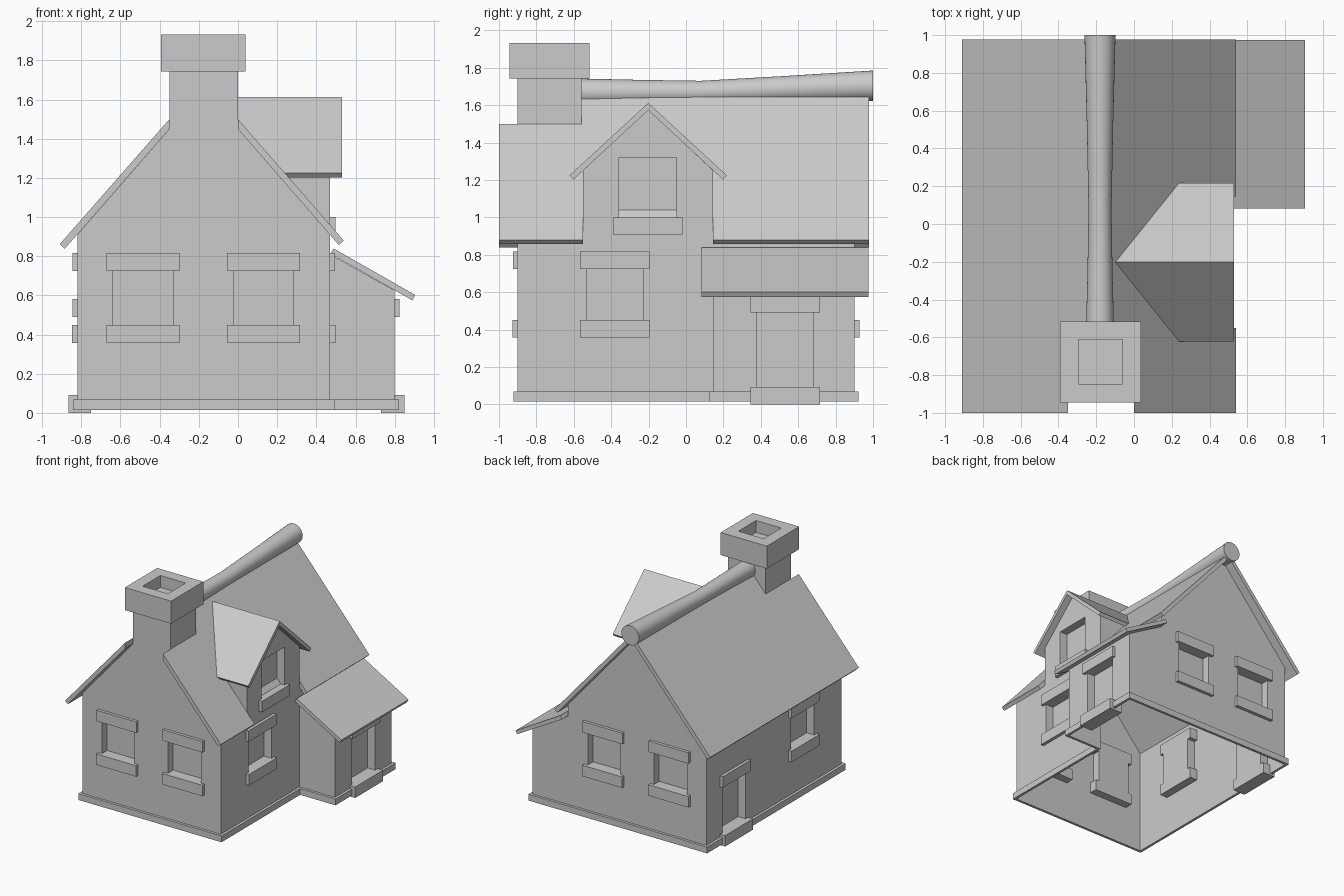
import bpy, bmesh, math

if "Cube" in bpy.data.objects:
    bpy.data.objects.remove(bpy.data.objects["Cube"])

RX = -0.175          # x of the main ridge


def finish(name, bm):
    bmesh.ops.recalc_face_normals(bm, faces=bm.faces)
    me = bpy.data.meshes.new(name)
    bm.to_mesh(me)
    bm.free()
    ob = bpy.data.objects.new(name, me)
    bpy.context.collection.objects.link(ob)
    return ob


def prism(name, pts, axis, a, b):
    """Extrude a profile, (x, z) along y or (y, z) along x."""
    bm = bmesh.new()
    ends = []
    for t in (a, b):
        ends.append([bm.verts.new((p, t, q) if axis == 'y' else (t, p, q)) for p, q in pts])
    n = len(pts)
    for e in ends:
        bm.faces.new(e)
    for i in range(n):
        j = (i + 1) % n
        bm.faces.new((ends[0][i], ends[0][j], ends[1][j], ends[1][i]))
    return finish(name, bm)


def add_box(bm, x, y, z):
    geo = bmesh.ops.create_cube(bm, size=1)
    for v in geo['verts']:
        v.co = [(min(r) + max(r)) / 2 + c * abs(r[1] - r[0]) for c, r in zip(v.co, (x, y, z))]


def box(name, x, y, z):
    bm = bmesh.new()
    add_box(bm, x, y, z)
    return finish(name, bm)


def boolean(ob, ops):
    """Apply booleans and remove the operands."""
    for kind, other in ops:
        m = ob.modifiers.new(kind, 'BOOLEAN')
        m.operation, m.object, m.solver = kind, other, 'EXACT'
        other.hide_render = True
    bpy.context.view_layer.update()
    dg = bpy.context.evaluated_depsgraph_get()
    me = bpy.data.meshes.new_from_object(ob.evaluated_get(dg))
    ob.modifiers.clear()
    ob.data = me
    for _, other in ops:
        bpy.data.objects.remove(other)


pockets = bmesh.new()


def opening(name, axis, sgn, plane, c, z0, z1, lintel=True, out=0.028):
    """Recess in a wall with a sill below and a lintel above."""
    def rng(depth_out, half):
        d = (plane - sgn * 0.07, plane + sgn * depth_out)
        w = (c - half, c + half)
        return (d, w) if axis == 'x' else (w, d)
    add_box(pockets, *rng(0.1, 0.153), (z0, z1))
    box(name + "_sill", *rng(out, 0.186), (z0 - 0.092, z0))
    if lintel:
        box(name + "_lintel", *rng(0.025, 0.186), (z1, z1 + 0.092))


# windows and doors
for side, sgn in (("front", -1), ("back", 1)):
    for n, cx in (("left", -0.485), ("right", 0.131)):
        opening(f"{side}_{n}_window", 'y', sgn, 0.9 * sgn, cx, 0.45, 0.725)
for side, sgn, px in (("left", -1, -0.82), ("right", 1, 0.47)):
    opening(side + "_window", 'x', sgn, px, -0.38, 0.45, 0.725)
opening("left_door", 'x', -1, -0.82, 0.53, 0.092, 0.49, out=0.045)
opening("porch_door", 'x', 1, 0.80, 0.53, 0.092, 0.49, out=0.05)
opening("dormer_window", 'x', 1, 0.47, -0.205, 1.0, 1.32, lintel=False)

# walls: gabled house, porch, dormer and chimney shaft in one shell
walls = prism("walls", [(-0.82, 0.015), (0.47, 0.015), (0.47, 0.91), (RX, 1.65), (-0.82, 0.91)],
              'y', -0.9, 0.9)
porch = prism("porch_tmp", [(0.40, 0.015), (0.80, 0.015), (0.80, 0.625), (0.40, 0.849)],
              'y', 0.145, 0.9)
dormer = prism("dormer_tmp", [(-0.55, 0.7), (0.145, 0.7), (0.145, 1.25), (-0.202, 1.575), (-0.55, 1.25)],
               'x', -0.1, 0.47)
shaft = box("shaft_tmp", (-0.35, 0.0), (-0.9, -0.56), (1.2, 1.75))
boolean(walls, [('UNION', porch), ('UNION', dormer), ('UNION', shaft),
                ('DIFFERENCE', finish("pockets_tmp", pockets))])
# open the underside and drop tops covered by roofs and sills
bm = bmesh.new()
bm.from_mesh(walls.data)
bm.normal_update()
gone = [f for f in bm.faces if f.normal.z > 0.3
        or (f.normal.z < -0.9 and f.calc_center_median().z < 0.05)]
bmesh.ops.delete(bm, geom=gone, context='FACES')
bm.to_mesh(walls.data)
bm.free()

# plinth ring around the L-shaped plan
def plan(d):
    return [(-0.82 - d, -0.9 - d), (0.47 + d, -0.9 - d), (0.47 + d, 0.145 - d),
            (0.8 + d, 0.145 - d), (0.8 + d, 0.9 + d), (-0.82 - d, 0.9 + d)]

bm = bmesh.new()
loops = [[bm.verts.new((x, y, z)) for x, y in plan(d)]
         for d, z in ((0, 0.015), (0.022, 0.015), (0.022, 0.068), (0, 0.068))]
for k in range(4):
    a, b = loops[k], loops[(k + 1) % 4]
    for i in range(6):
        j = (i + 1) % 6
        bm.faces.new((a[i], a[j], b[j], b[i]))
finish("plinth", bm)

# main roof, notched for the chimney and the dormer
roof = prism("main_roof", [(-0.91, 0.862), (RX, 1.70), (0.54, 0.88), (0.515, 0.857),
                           (RX, 1.65), (-0.885, 0.838)], 'y', -1.0, 0.978)
boolean(roof, [('DIFFERENCE', box("cut_a", (-0.35, 0.0), (-1.2, -0.56), (1.0, 2.0))),
               ('DIFFERENCE', box("cut_b", (0.46, 0.8), (-0.55, 0.145), (0.5, 1.2)))])

# dormer roof, its back end trimmed to the main slope
dr = prism("dormer_roof", [(-0.622, 1.225), (-0.202, 1.612), (0.218, 1.225), (0.198, 1.202),
                           (-0.202, 1.573), (-0.602, 1.202)], 'x', -0.2, 0.53)
for v in dr.data.vertices:
    if v.co.x < 0:
        v.co.x = RX + (1.70 - v.co.z) / 1.147 - 0.004

# porch roof
prism("porch_roof", [(0.488, 0.84), (0.905, 0.602), (0.89, 0.575), (0.472, 0.812)], 'y', 0.082, 0.975)

# ridge log, thinner in the middle
bm = bmesh.new()
rings = []
N = 32
for y, r, z in ((-0.56, 0.074, 1.668), (-0.25, 0.066, 1.669), (0.08, 0.061, 1.669),
                (0.5, 0.069, 1.685), (1.0, 0.082, 1.703)):
    rings.append([bm.verts.new((RX - 0.005 + r * math.cos(2 * math.pi * i / N), y,
                                z + r * math.sin(2 * math.pi * i / N))) for i in range(N)])
for a, b in zip(rings, rings[1:]):
    for i in range(N):
        j = (i + 1) % N
        bm.faces.new((a[i], a[j], b[j], b[i]))
bm.faces.new(rings[0])
bm.faces.new(rings[-1])
log = finish("ridge_log", bm)
bpy.context.view_layer.objects.active = log
log.select_set(True)
bpy.ops.object.shade_smooth_by_angle(angle=math.radians(40))

# chimney cap with a square flue
bm = bmesh.new()
add_box(bm, (-0.392, 0.038), (-0.945, -0.515), (1.742, 1.932))
bm.normal_update()
top = max(bm.faces, key=lambda f: f.calc_center_median().z)
bmesh.ops.inset_region(bm, faces=[top], thickness=0.138)
flue = bmesh.ops.extrude_discrete_faces(bm, faces=[top])['faces'][0]
bmesh.ops.translate(bm, verts=flue.verts, vec=(0, 0, -0.1))
finish("chimney_cap", bm)
